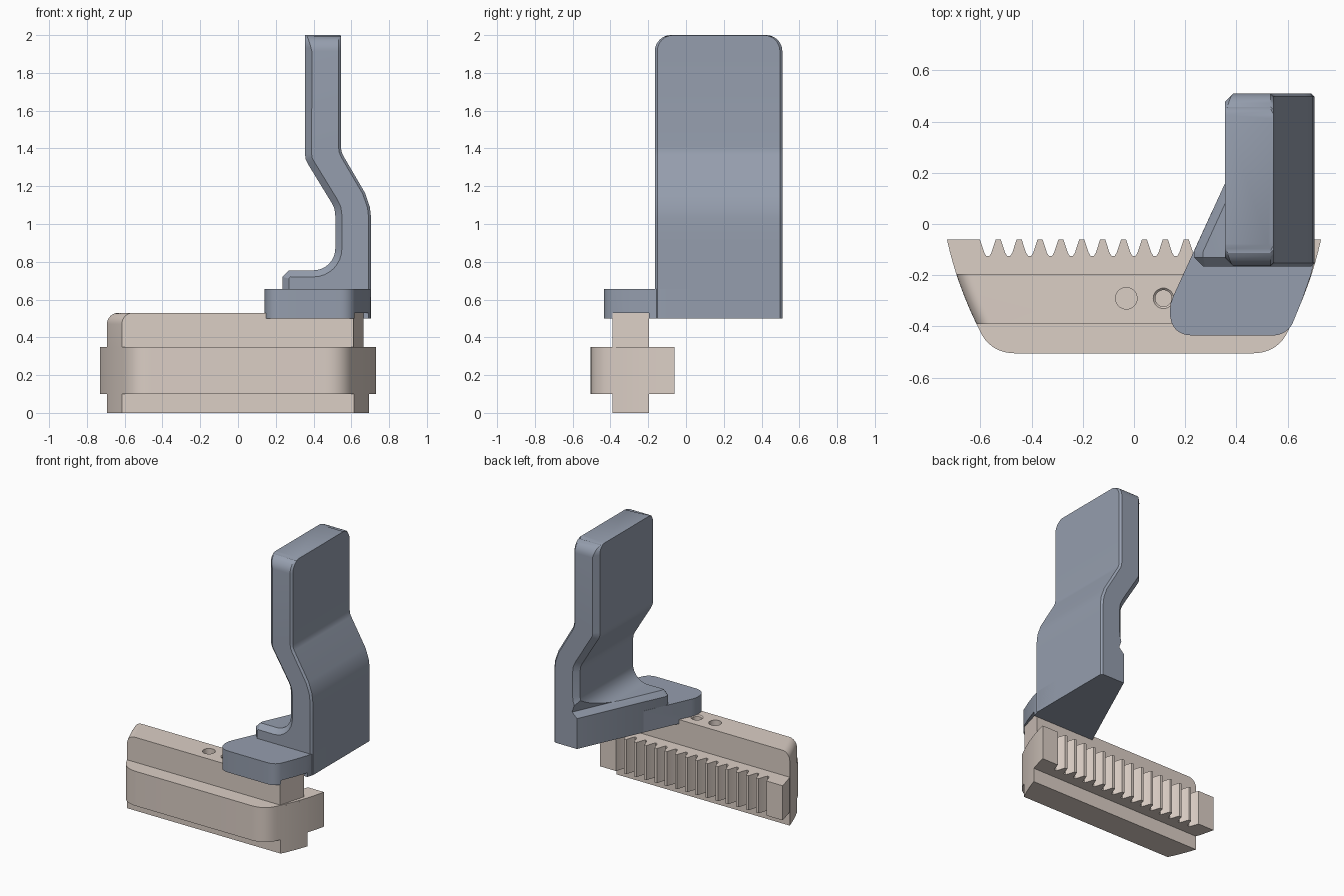
import bpy, bmesh
from math import sin, cos, pi, hypot
from mathutils import Vector

if "Cube" in bpy.data.objects:
    bpy.data.objects.remove(bpy.data.objects["Cube"])


def material(name, col):
    m = bpy.data.materials.new(name)
    m.diffuse_color = (*col, 1)
    m.use_nodes = True
    m.node_tree.nodes["Principled BSDF"].inputs["Base Color"].default_value = m.diffuse_color
    return m


BEIGE = material("beige", (0.71, 0.62, 0.56))
BLUE = material("blue_grey", (0.30, 0.34, 0.42))


def loft(name, rings, mat=None):
    """Skin equal-length closed rings and cap both ends."""
    bm = bmesh.new()
    vs = [[bm.verts.new(p) for p in r] for r in rings]
    n = len(vs[0])
    for a, b in zip(vs, vs[1:]):
        for i in range(n):
            j = (i + 1) % n
            bm.faces.new((a[i], a[j], b[j], b[i]))
    bm.faces.new(vs[0][::-1])
    bm.faces.new(vs[-1])
    bmesh.ops.recalc_face_normals(bm, faces=bm.faces)
    me = bpy.data.meshes.new(name)
    bm.to_mesh(me)
    bm.free()
    ob = bpy.data.objects.new(name, me)
    bpy.context.collection.objects.link(ob)
    if mat:
        me.materials.append(mat)
    return ob


def prism(name, outline, z0, z1, mat=None):
    return loft(name, [[(x, y, z) for x, y in outline] for z in (z0, z1)], mat)


def circle(x, y, z, r, n=32):
    return [(x + r * cos(2 * pi * i / n), y + r * sin(2 * pi * i / n), z) for i in range(n)]


def curve(a, c, b, n=8):
    a, b, c = Vector(a), Vector(b), Vector(c)
    return [tuple(a * (1 - t) ** 2 + c * 2 * t * (1 - t) + b * t * t)
            for t in (i / n for i in range(n + 1))]


def cut(ob, cutter):
    m = ob.modifiers.new("cut", "BOOLEAN")
    m.operation, m.solver, m.object = "DIFFERENCE", "EXACT", cutter
    bpy.context.view_layer.objects.active = ob
    bpy.ops.object.modifier_apply(modifier=m.name)
    bpy.data.objects.remove(cutter)


# Curved end of the jaw, shared by both jaw blocks
def end_x(y):
    t = (-0.06 - y) / 0.35
    return 0.73 - 0.075 * t - 0.05 * t * t


# Wide jaw rail with rack teeth along the back
side = [(end_x(y), y) for y in (-0.06 - 0.35 * i / 8 for i in range(8))]
side += curve((end_x(-0.41), -0.41), (0.565, -0.505), (0.46, -0.505))
teeth = []
for k in range(-7, 8):
    teeth += [(k * 0.0815 + dx, y) for dx, y in
              ((-0.031, -0.06), (-0.014, -0.112), (-0.006, -0.125),
               (0.006, -0.125), (0.014, -0.112), (0.031, -0.06))]
rail = prism("toothed_rail", teeth + side + [(-x, y) for x, y in side[::-1]], 0.1, 0.35, BEIGE)


# Narrow centre block, rounded at its upper left end
def block_ring(z, inset=0.0, clip=1.0):
    ys = [-0.39 + 0.195 * i / 6 for i in range(7)]
    return ([(min(end_x(y), clip - 0.28 * (-0.195 - y)), y, z) for y in ys]
            + [(-end_x(y) + inset, y, z) for y in ys[::-1]])


rings = [block_ring(0), block_ring(0.34), block_ring(0.342, 0, 0.665)]
for i in range(9):
    a = i / 8 * pi / 2
    rings.append(block_ring(0.47 + 0.06 * sin(a), 0.06 * (1 - cos(a)), 0.665))
block = loft("jaw_block", rings, BEIGE)
cut(block, loft("hole_a", [circle(-0.03, -0.29, 0.38, 0.042), circle(-0.03, -0.29, 0.6, 0.042)]))
cut(block, loft("hole_b", [circle(0.115, -0.29, z, r) for z, r in
                           ((0.38, 0.032), (0.522, 0.032), (0.53, 0.04), (0.6, 0.04))]))

# Foot plate with a slot that sits over the block
plate_outline = [(0.154, -0.28), (0.143, -0.31)]
plate_outline += curve((0.14, -0.34), (0.14, -0.435), (0.23, -0.435))
plate_outline += curve((0.54, -0.435), (0.592, -0.435), (0.618, -0.39))
plate_outline += [(0.655, -0.3), (0.69, -0.2), (0.705, -0.14), (0.705, 0.05), (0.305, 0.05)]
plate = prism("foot_plate", plate_outline, 0.5, 0.655, BLUE)
cut(plate, prism("slot", [(-1, -0.39), (1, -0.39), (1, -0.195), (-1, -0.195)], 0.4, 0.53))

# Cranked upright: left and right profiles paired row by row
L = [(0.235, 0.5), (0.235, 0.62), (0.235, 0.72), (0.27, 0.755)]
R = [(0.705, z) for z in (0.5, 0.53, 0.6, 0.65)]
for i in range(9):
    a = i / 8 * pi / 2
    L.append((0.40 + 0.115 * sin(a), 0.87 - 0.115 * cos(a)))
    R.append((0.705, 0.7 + 0.025 * i))
L += [(0.515, 1.045), (0.511, 1.08), (0.497, 1.11), (0.37, 1.318), (0.358, 1.343), (0.355, 1.37)]
R += [(0.705, 1.03), (0.698, 1.09), (0.672, 1.165), (0.557, 1.362), (0.548, 1.383), (0.545, 1.41)]
insets, chamfers = [0] * len(L), [0.035] * len(L)
for i in range(9):
    a = i / 8 * pi / 2
    z = 1.915 + 0.085 * sin(a)
    L.append((0.355, z))
    R.append((0.545 - (0.008 if i == 8 else 0), z))
    insets.append(0.085 * (1 - cos(a)))
    chamfers.append(0.035 * (1 - i / 8) + 0.001)


def inward(p, i, s):
    a, b = p[max(i - 1, 0)], p[min(i + 1, len(p) - 1)]
    if i == len(p) - 1:
        return s, 0
    d = hypot(b[0] - a[0], b[1] - a[1])
    return s * (b[1] - a[1]) / d, -s * (b[0] - a[0]) / d


rings = []
for i, ((xl, zl), (xr, zr)) in enumerate(zip(L, R)):
    y0, y1, c, e = -0.165 + insets[i], 0.51 - insets[i], chamfers[i], 0.013
    nl, nr = inward(L, i, 1), inward(R, i, -1)
    li = (xl + c * nl[0], zl + c * nl[1])
    ri = (xr + e * nr[0], zr + e * nr[1])
    rings.append([(xl, y0 + c, zl), (li[0], y0, li[1]), (ri[0], y0, ri[1]), (xr, y0 + e, zr),
                  (xr, y1 - e, zr), (ri[0], y1, ri[1]), (li[0], y1, li[1]), (xl, y1 - c, zl)])
upright = loft("upright_arm", rings, BLUE)

# Slanted, chamfered side of the foot
u, n = Vector((0.457, 1)).normalized(), Vector((1, -0.457)).normalized()
section = [(-0.6, 0.45), (0, 0.45), (0, 0.72), (0.035, 0.757), (0, 0.87), (-0.6, 0.87)]
rings = []
for t in (-0.3, 1.3):
    base = Vector((0.15, -0.29)) + u * t
    rings.append([(*(base + n * d), z) for d, z in section])
cut(upright, loft("slant", rings))

# Smooth the curved surfaces, keep the edges crisp
for ob in (rail, block, plate, upright):
    bpy.ops.object.select_all(action="DESELECT")
    ob.select_set(True)
    bpy.context.view_layer.objects.active = ob
    bpy.ops.object.shade_smooth_by_angle(angle=0.45)
